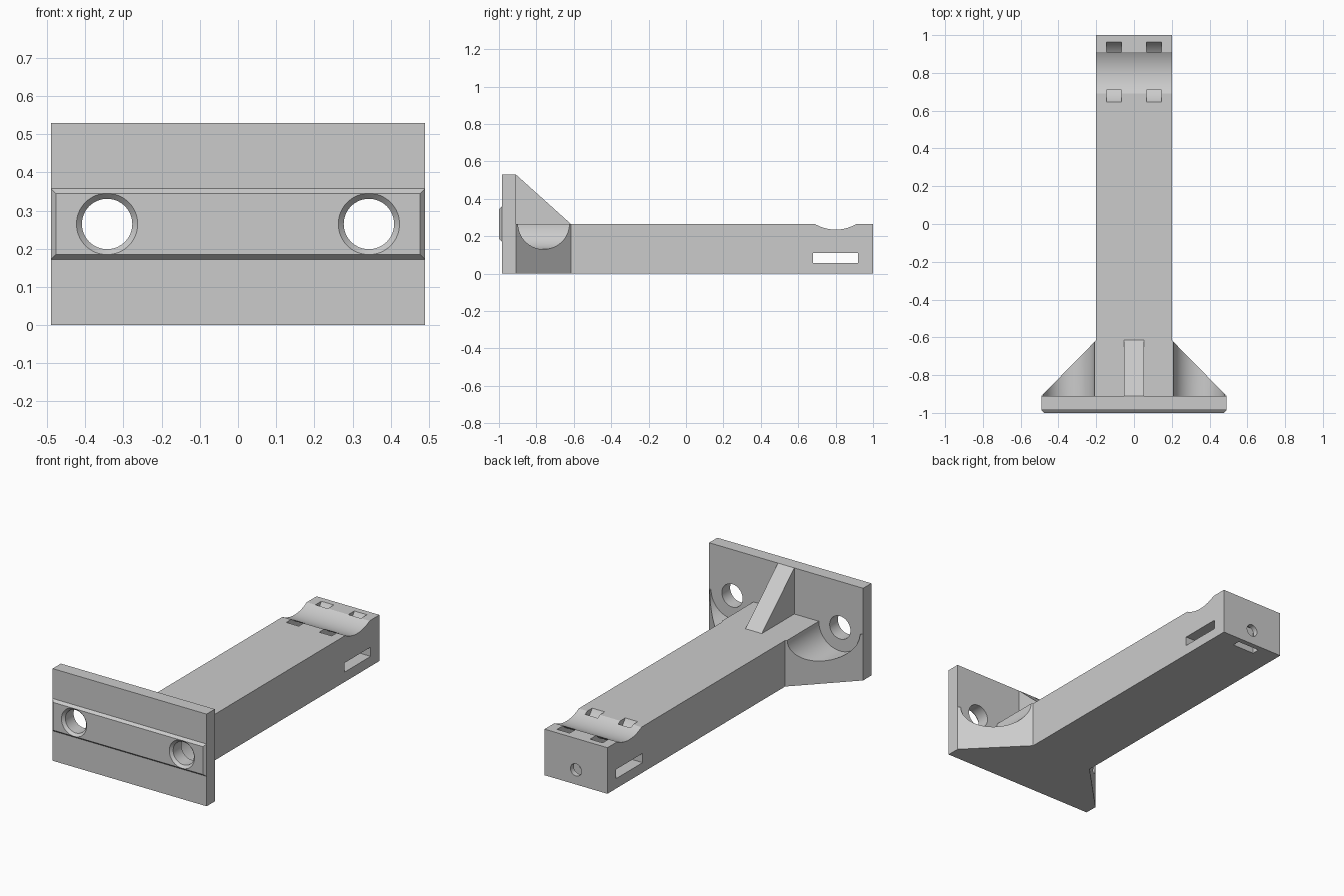
import bpy, bmesh, math
from mathutils import Matrix, Vector

cube = bpy.data.objects.get("Cube")
if cube:
    bpy.data.objects.remove(cube, do_unlink=True)

GREY = (0.6, 0.6, 0.6, 1)
mat = bpy.data.materials.new("plain grey")
mat.use_nodes = True
mat.diffuse_color = GREY
mat.node_tree.nodes["Principled BSDF"].inputs["Base Color"].default_value = GREY


def finish(name, bm):
    bmesh.ops.recalc_face_normals(bm, faces=bm.faces)
    mesh = bpy.data.meshes.new(name)
    bm.to_mesh(mesh)
    bm.free()
    mesh.materials.append(mat)
    obj = bpy.data.objects.new(name, mesh)
    bpy.context.collection.objects.link(obj)
    return obj


def prism(name, points, axis, low, high):
    """Extrude a closed outline along the x or z axis."""
    bm = bmesh.new()
    place = (lambda p: (low, *p)) if axis == "x" else (lambda p: (*p, low))
    face = bm.faces.new([bm.verts.new(place(p)) for p in points])
    new = bmesh.ops.extrude_face_region(bm, geom=[face])["geom"]
    step = Vector((high - low, 0, 0) if axis == "x" else (0, 0, high - low))
    bmesh.ops.translate(bm, vec=step, verts=[v for v in new if isinstance(v, bmesh.types.BMVert)])
    return finish(name, bm)


def box(name, x, y, z):
    outline = [(x[0], y[0]), (x[1], y[0]), (x[1], y[1]), (x[0], y[1])]
    return prism(name, outline, "z", *z)


def cone(name, axis, centre, r1, r2, depth):
    """Cylinder or cone; r1 is at the low end of the axis."""
    turn = Matrix.Rotation(math.pi / 2, 4, "Y") if axis == "x" else Matrix.Rotation(-math.pi / 2, 4, "X")
    bm = bmesh.new()
    bmesh.ops.create_cone(bm, cap_ends=True, segments=64, radius1=r1, radius2=r2,
                          depth=depth, matrix=Matrix.Translation(centre) @ turn)
    return finish(name, bm)


def cut(target, cutter):
    mod = target.modifiers.new("cut", "BOOLEAN")
    mod.operation = "DIFFERENCE"
    mod.solver = "EXACT"
    mod.object = cutter
    with bpy.context.temp_override(object=target, active_object=target):
        bpy.ops.object.modifier_apply(modifier=mod.name)
    bpy.data.objects.remove(cutter, do_unlink=True)


W, H = 0.49, 0.53          # half width and height of the plate
MID = H / 2                # arm height, also the bolt height
BACK, FRONT = -0.91, -0.985
ARM, TOE = 0.2, -0.615     # arm half width, end of the gussets
BOLT = 0.343

# Mounting plate
plate = box("mounting_plate", (-W, W), (FRONT, BACK), (0, H))

# Raised strip with bevelled rim
bm = bmesh.new()
rings = []
for y, inset in ((FRONT, 0), (-1, 0.013)):
    x, z = W - inset, 0.093 - inset
    rings.append([bm.verts.new((sx * x, y, MID + sz * z))
                  for sx, sz in ((-1, -1), (1, -1), (1, 1), (-1, 1))])
for i in range(4):
    j = (i + 1) % 4
    bm.faces.new((rings[0][i], rings[0][j], rings[1][j], rings[1][i]))
for ring in rings:
    bm.faces.new(ring)
strip = finish("raised_strip", bm)

# Arm with corner gussets, one plan outline
half = [(W, BACK), (ARM, TOE), (ARM, 1)]
outline = half + [(-x, y) for x, y in reversed(half)]
arm = prism("arm", outline, "z", 0, MID)

# Sloped centre rib
rib = prism("centre_rib", [(BACK, MID), (TOE, MID), (BACK, H)], "x", -0.052, 0.052)

# Countersunk bolt holes and the round clearance in each gusset
for side in (-1, 1):
    for part in (plate, strip):
        cut(part, cone("bore_cutter", "y", (side * BOLT, -0.95, MID), 0.066, 0.066, 0.3))
    cut(strip, cone("sink_cutter", "y", (side * BOLT, -0.995, MID), 0.085, 0.066, 0.02))
    cut(arm, cone("clearance_cutter", "y", (side * BOLT, -0.75, MID), 0.135, 0.135, 0.5))

# Cradle groove across the arm
cut(arm, cone("groove_cutter", "x", (0, 0.8, 0.455), 0.22, 0.22, 1))

# Curved strap channels under the cradle
arc = [math.pi + math.pi * i / 32 for i in range(33)]
channel = [(0.805 + 0.186 * math.cos(a), 0.36 + 0.186 * math.sin(a)) for a in arc]
channel += [(0.805 + 0.142 * math.cos(a), 0.36 + 0.142 * math.sin(a)) for a in reversed(arc)]
for side in (-1, 1):
    cut(arm, prism("channel_cutter", channel, "x", side * 0.105 - 0.04, side * 0.105 + 0.04))

# Side slot, end screw hole and nut pocket
cut(arm, box("slot_cutter", (-0.5, 0.5), (0.68, 0.92), (0.057, 0.11)))
cut(arm, cone("screw_cutter", "y", (0, 0.98, 0.084), 0.035, 0.035, 0.16))
cut(arm, box("nut_cutter", (-0.07, 0.07), (0.925, 0.97), (-0.1, 0.15)))

# Smooth the round surfaces, keep edges sharp
bpy.ops.object.select_all(action="DESELECT")
for part in (plate, strip, arm, rib):
    part.select_set(True)
bpy.context.view_layer.objects.active = arm
bpy.ops.object.shade_smooth_by_angle(angle=math.radians(30))
